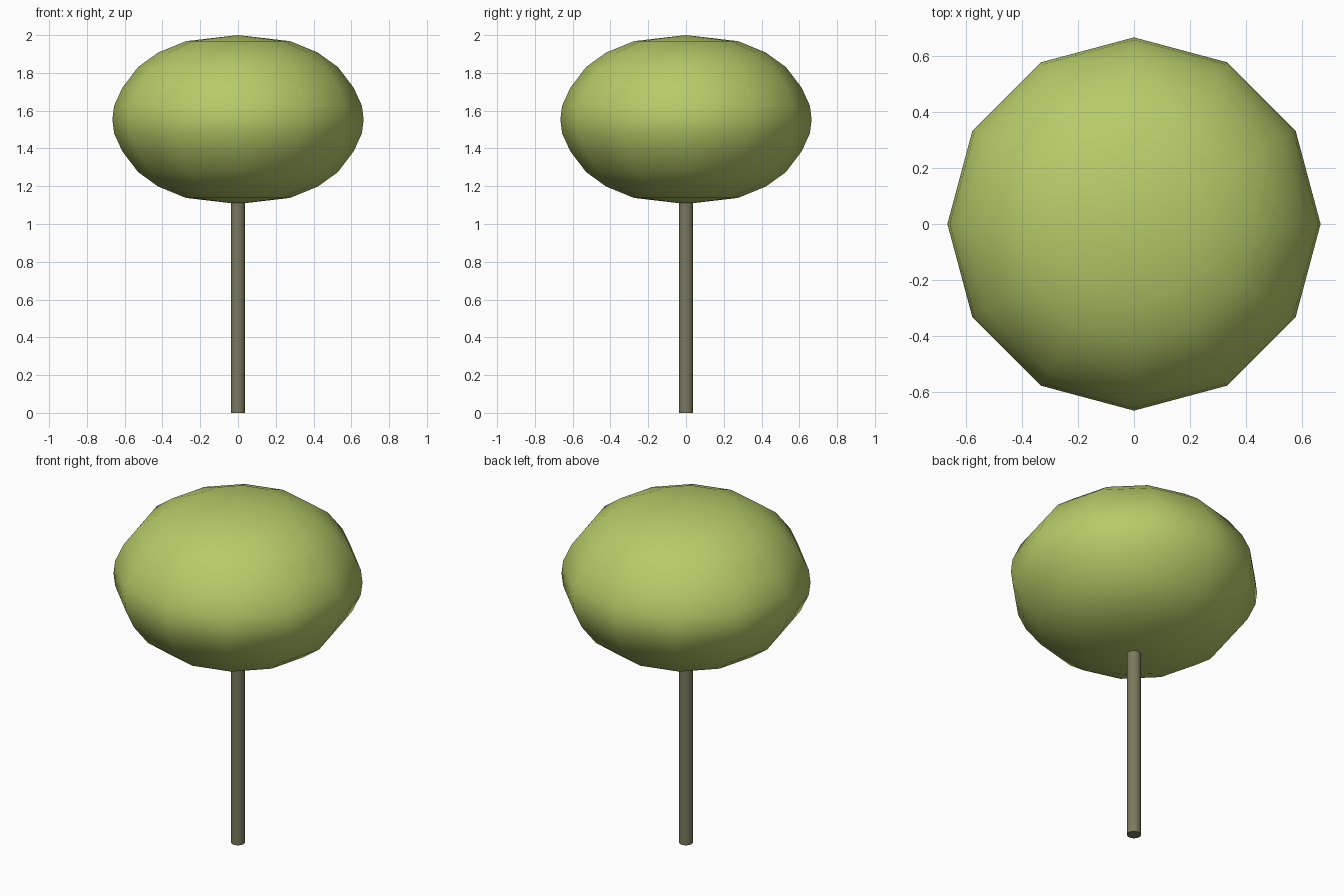
import bpy, bmesh
from math import cos, sin, pi

if "Cube" in bpy.data.objects:
    bpy.data.objects.remove(bpy.data.objects["Cube"])


def lathe(name, profile, sides, color, smooth_angle):
    """Revolve (radius, z) points around z; radius 0 makes a pole."""
    bm = bmesh.new()
    rings = []
    for r, z in profile:
        n = sides if r else 1
        rings.append([bm.verts.new((r * cos(2 * pi * i / sides), r * sin(2 * pi * i / sides), z))
                      for i in range(n)])
    for a, b in zip(rings, rings[1:]):
        for i in range(sides):
            j = (i + 1) % sides
            loop = [a[i % len(a)], a[j % len(a)], b[j % len(b)], b[i % len(b)]]
            bm.faces.new(list(dict.fromkeys(loop)))
    for ring in (rings[0], rings[-1]):
        if len(ring) > 1:
            bm.faces.new(ring)
    bmesh.ops.recalc_face_normals(bm, faces=bm.faces)
    mesh = bpy.data.meshes.new(name)
    bm.to_mesh(mesh)
    bm.free()
    obj = bpy.data.objects.new(name, mesh)
    bpy.context.collection.objects.link(obj)
    mat = bpy.data.materials.new(name + "_color")
    mat.diffuse_color = color
    mat.use_nodes = True
    mat.node_tree.nodes["Principled BSDF"].inputs["Base Color"].default_value = mat.diffuse_color
    mesh.materials.append(mat)
    bpy.ops.object.select_all(action='DESELECT')
    obj.select_set(True)
    bpy.context.view_layer.objects.active = obj
    bpy.ops.object.shade_smooth_by_angle(angle=smooth_angle)
    return obj


# Foliage crown: flattened 12-sided ball, mirrored about its middle
mid = 1.553
upper = [(0.656, 0.073), (0.612, 0.169), (0.529, 0.278), (0.422, 0.355), (0.275, 0.415), (0, 0.447)]
crown = ([(r, mid - h) for r, h in reversed(upper)] + [(0.665, mid)]
         + [(r, mid + h) for r, h in upper])
lathe("foliage_crown", crown, 12, (0.47, 0.60, 0.14, 1), pi / 3)

# Slim straight trunk
lathe("trunk", [(0.038, 0), (0.038, 1.13)], 16, (0.20, 0.19, 0.11, 1), pi / 4)
